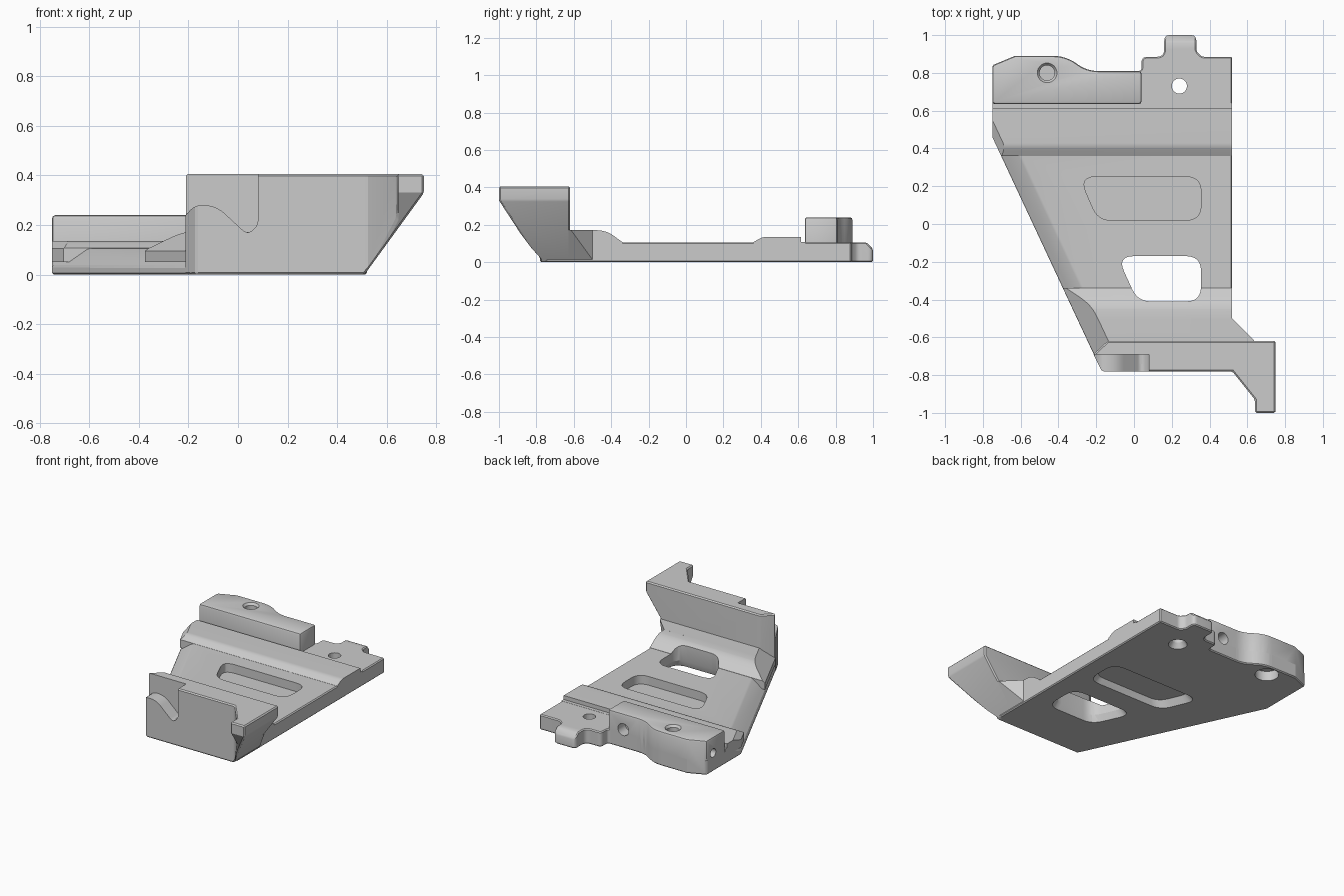
import bpy, bmesh, math
from mathutils import Vector

cube = bpy.data.objects.get("Cube")
if cube:
    bpy.data.objects.remove(cube, do_unlink=True)

grey = bpy.data.materials.new("plain_grey")
grey.use_nodes = True
colour = (0.6, 0.6, 0.6, 1)
grey.diffuse_color = colour
grey.node_tree.nodes["Principled BSDF"].inputs["Base Color"].default_value = colour


def rounded(points, steps=6):
    """Replace each (a, b, radius) corner with a short curve."""
    out = []
    for i, p in enumerate(points):
        c = Vector(p[:2])
        if len(p) == 2:
            out.append(c)
            continue
        before = Vector(points[i - 1][:2]) - c
        after = Vector(points[(i + 1) % len(points)][:2]) - c
        s, e = c + before.normalized() * p[2], c + after.normalized() * p[2]
        for k in range(steps + 1):
            t = k / steps
            out.append(s * (1 - t) ** 2 + c * 2 * t * (1 - t) + e * t * t)
    return out


def prism(name, points, lo, hi, axis="z", grow=1.0):
    """Extrude an outline along an axis; grow scales the low end."""
    pts = rounded(points)
    mid = sum(pts, Vector((0, 0))) / len(pts)
    place = {"x": lambda p, h: (h, p.x, p.y),
             "y": lambda p, h: (p.x, h, p.y),
             "z": lambda p, h: (p.x, p.y, h)}[axis]
    bm = bmesh.new()
    low = [bm.verts.new(place(mid + (p - mid) * grow, lo)) for p in pts]
    top = [bm.verts.new(place(p, hi)) for p in pts]
    bm.faces.new(low)
    bm.faces.new(top)
    for i in range(len(pts)):
        j = (i + 1) % len(pts)
        bm.faces.new((low[i], low[j], top[j], top[i]))
    bmesh.ops.recalc_face_normals(bm, faces=bm.faces)
    mesh = bpy.data.meshes.new(name)
    bm.to_mesh(mesh)
    bm.free()
    mesh.materials.append(grey)
    obj = bpy.data.objects.new(name, mesh)
    bpy.context.collection.objects.link(obj)
    return obj


def slice_off(obj, point, normal):
    bm = bmesh.new()
    bm.from_mesh(obj.data)
    bmesh.ops.bisect_plane(bm, geom=bm.verts[:] + bm.edges[:] + bm.faces[:], dist=1e-5,
                           plane_co=point, plane_no=normal, clear_outer=True)
    bmesh.ops.holes_fill(bm, edges=[e for e in bm.edges if e.is_boundary])
    bmesh.ops.recalc_face_normals(bm, faces=bm.faces)
    bm.to_mesh(obj.data)
    bm.free()


def slope_left(obj, lip):
    """Chamfer the slanted left side above the lip height."""
    slice_off(obj, (-.75, .46, lip), (-.906 * .07, -.424 * .07, .09))


def apply(obj, mod):
    bpy.context.view_layer.objects.active = obj
    bpy.ops.object.modifier_apply(modifier=mod.name)


def combine(obj, other, operation):
    mod = obj.modifiers.new("combine", "BOOLEAN")
    mod.object, mod.operation, mod.solver = other, operation, "EXACT"
    mod.use_self = operation == "UNION"
    apply(obj, mod)
    bpy.data.objects.remove(other, do_unlink=True)


def soften(obj, width, segments=1):
    mod = obj.modifiers.new("soften", "BEVEL")
    mod.width, mod.segments = width, segments
    mod.limit_method, mod.angle_limit = "ANGLE", math.radians(35)
    apply(obj, mod)


def bore(obj, centre, r_low, r_high, depth, rotation=(0, 0, 0)):
    bpy.ops.mesh.primitive_cone_add(vertices=32, radius1=r_low, radius2=r_high, depth=depth,
                                    location=centre, rotation=rotation)
    combine(obj, bpy.context.object, "DIFFERENCE")


# Base plate with the rear tab
rear_edge = [(-.75, .84), (-.63, .89), (-.36, .89, .07), (-.25, .81, .06)]
plate = prism("bracket", [(-.185, -.75), (.52, -.75), (.52, .885), (.36, .885, .015),
                          (.33, .915, .015), (.33, 1, .03), (.16, 1, .03), (.16, .885, .04),
                          (.04, .885, .03), (.04, .81, .02)] + rear_edge[::-1] + [(-.75, .46)],
              0, .106)
slope_left(plate, .035)
slice_off(plate, (0, .965, .106), (0, .036, .035))
soften(plate, .01)

# Raised rear block
block = prism("rear_block", [(-.75, .635)] + rear_edge + [(.04, .81), (.04, .635)], 0, .24)
soften(block, .014, 2)

# Raised bands across the plate: the rear step and the front ramp
step = prism("rear_step", [(.64, .05), (.36, .05), (.36, .107), (.41, .135, .02), (.615, .135),
                           (.615, .107), (.64, .107)], -.75, .52, "x")
ramp = prism("front_ramp", [(-.74, .05), (-.34, .05), (-.34, .107), (-.42, .165, .04),
                            (-.48, .172, .03), (-.74, .172)], -.6, .52, "x")
for band, lip in ((step, .105), (ramp, .095)):
    slice_off(band, (-.75, .46, 0), (-.906, -.424, 0))
    slope_left(band, lip)

# Front wall with the overhanging wing
under = ((.51, 0, 0), (.33, 0, -.24))
wall = prism("front_wall", [(-.17, -.78), (.52, -.78), (.64, -.93), (.64, -1), (.75, -1),
                            (.75, -.62), (-.14, -.62), (-.215, -.69)], 0, .405)
slice_off(wall, *under)
slice_off(wall, (0, -.785, 0), (0, -.33, -.215))
soften(wall, .008)
notch = prism("hook_notch", [(-.3, .22), (-.21, .24), (-.175, .28, .03), (-.09, .28, .05),
                             (.04, .16, .03), (.08, .2, .02), (.08, .5), (-.3, .5)], -.85, -.69, "y")
combine(wall, notch, "DIFFERENCE")

# Corner gusset behind the wing
gusset = prism("gusset", [(.3, -.5), (.52, -.5), (.64, -.62), (.64, -.66), (.3, -.66)], 0, .172)
slice_off(gusset, *under)

for part in (block, step, ramp, wall, gusset):
    combine(plate, part, "UNION")

# Two long slots, flared underneath
slots = [[(-.29, .25, .09), (.355, .25, .08), (.355, .02, .08), (-.19, .02, .07)],
         [(-.09, -.17, .09), (.355, -.17, .08), (.355, -.41, .08), (.02, -.41, .07)]]
for pts in slots:
    combine(plate, prism("slot", pts, -.1, .3), "DIFFERENCE")
    combine(plate, prism("slot_flare", pts, -.005, .045, grow=1.14), "DIFFERENCE")

# Screw holes
bore(plate, (.24, .73, .1), .04, .04, .4)
bore(plate, (.24, .73, .02), .065, .035, .05)
bore(plate, (-.46, .8, .2), .04, .04, .14)
bore(plate, (-.46, .8, .235), .04, .056, .02)
bore(plate, (-.46, .8, .02), .078, .078, .1)
bore(plate, (-.08, .8, .13), .042, .042, .14, (math.pi / 2, 0, 0))
bore(plate, (-.74, .77, .13), .03, .03, .16, (0, math.pi / 2, 0))

bpy.ops.object.select_all(action="DESELECT")
plate.select_set(True)
bpy.context.view_layer.objects.active = plate
bpy.ops.object.shade_smooth_by_angle(angle=math.radians(25))
